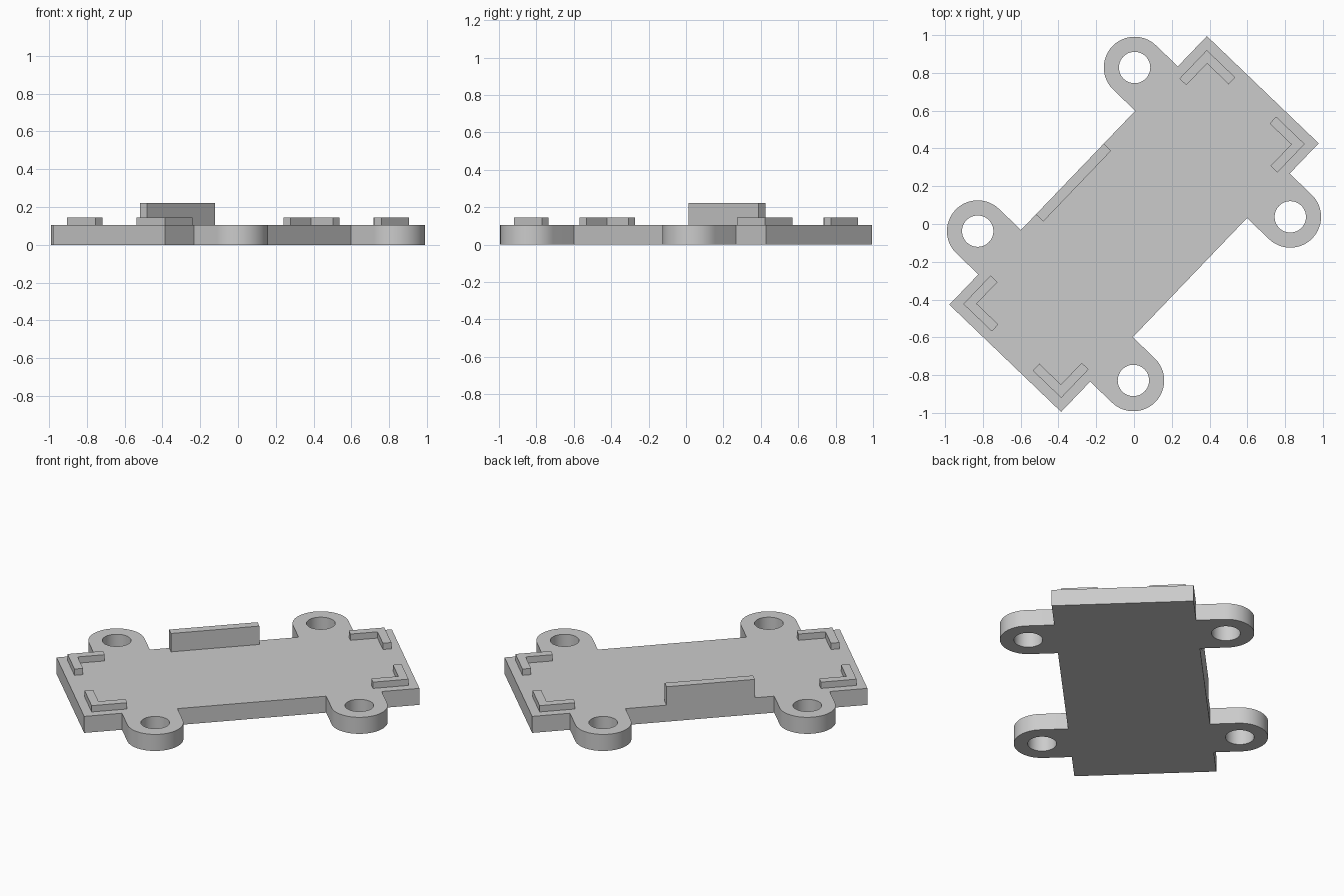
import bpy, bmesh, math
from mathutils import Matrix, Vector

if "Cube" in bpy.data.objects:
    bpy.data.objects.remove(bpy.data.objects["Cube"], do_unlink=True)

# Plate dimensions in its own frame: long side on x, short side on y
HALF_L, HALF_W, TOP = 0.985, 0.41, 0.105
LUG_X, LUG_Y, LUG_R, HOLE_R = 0.6, 0.571, 0.163, 0.083
TURN = Matrix.Rotation(math.radians(46.2), 4, "Z")

grey = bpy.data.materials.new("light_grey")
grey.use_nodes = True
colour = (0.6, 0.6, 0.6, 1)
grey.diffuse_color = colour
grey.node_tree.nodes["Principled BSDF"].inputs["Base Color"].default_value = colour


def arc(cx, cy, r, start, end, steps):
    angles = [start + (end - start) * i / steps for i in range(steps + 1)]
    return [(cx + r * math.cos(a), cy + r * math.sin(a)) for a in angles]


def prism(name, loops, z0, z1):
    """Extrude an outline, with optional hole loops, from z0 to z1."""
    bm = bmesh.new()
    for loop in loops:
        verts = [bm.verts.new((x, y, z0)) for x, y in loop]
        for a, b in zip(verts, verts[1:] + verts[:1]):
            bm.edges.new((a, b))
    if len(loops) == 1:
        bm.faces.new(bm.verts[:])
    else:
        bmesh.ops.triangle_fill(bm, edges=bm.edges[:], use_beauty=True)
    new = bmesh.ops.extrude_face_region(bm, geom=bm.faces[:])["geom"]
    top = [g for g in new if isinstance(g, bmesh.types.BMVert)]
    bmesh.ops.translate(bm, verts=top, vec=Vector((0, 0, z1 - z0)))
    bmesh.ops.recalc_face_normals(bm, faces=bm.faces[:])
    bm.transform(TURN)
    mesh = bpy.data.meshes.new(name)
    bm.to_mesh(mesh)
    bm.free()
    mesh.materials.append(grey)
    obj = bpy.data.objects.new(name, mesh)
    bpy.context.collection.objects.link(obj)
    return obj


# Base plate: half outline with two rounded lugs, then its half-turn copy
half = [(HALF_L, -HALF_W), (HALF_L, HALF_W)]
for cx in (LUG_X, -LUG_X):
    half.append((cx + LUG_R, HALF_W))
    half += arc(cx, LUG_Y, LUG_R, 0, math.pi, 32)
    half.append((cx - LUG_R, HALF_W))
outline = half + [(-x, -y) for x, y in half]

# Screw holes through the lugs
holes = [arc(sx * LUG_X, sy * LUG_Y, HOLE_R, 0, math.tau, 48)[:-1]
         for sx in (1, -1) for sy in (1, -1)]
plate = prism("base_plate", [outline] + holes, 0, TOP)

bpy.ops.object.select_all(action="DESELECT")
plate.select_set(True)
bpy.context.view_layer.objects.active = plate
bpy.ops.object.shade_smooth_by_angle(angle=math.radians(30))

# L-shaped corner locators
cx, cy, arm, wall = 0.931, 0.359, 0.209, 0.05
ell = [(cx, cy), (cx - arm, cy), (cx - arm, cy - wall), (cx - wall, cy - wall),
       (cx - wall, cy - arm), (cx, cy - arm)]
for end, sx in (("far", 1), ("near", -1)):
    for side, sy in (("a", 1), ("b", -1)):
        prism(f"corner_locator_{end}_{side}",
              [[(x * sx, y * sy) for x, y in ell]], TOP, 0.145)

# Upright tab flush with one long edge
x0, x1, y0 = -0.323, 0.196, 0.356
prism("side_tab", [[(x0, y0), (x1, y0), (x1, HALF_W), (x0, HALF_W)]], TOP, 0.222)
